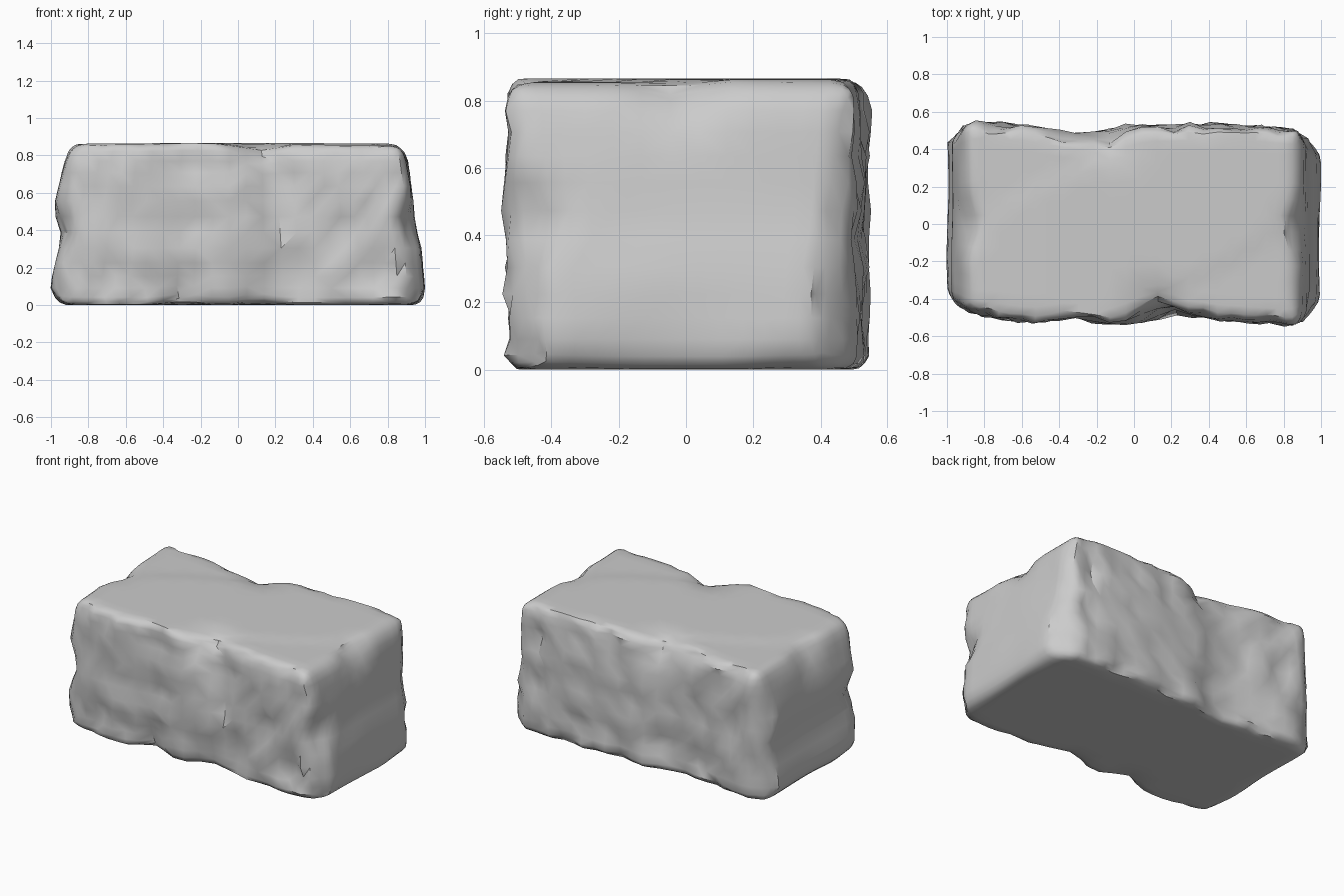
import bpy, bmesh, math
from mathutils import Vector, noise

cube = bpy.data.objects.get("Cube")
if cube:
    bpy.data.objects.remove(cube)

# Outlines as (position, extent) pairs
FRONT = [(-1, .42), (-.9, .48), (-.8, .505), (-.55, .545), (-.33, .51), (-.15, .55), (.08, .54),
         (.22, .49), (.45, .525), (.8, .555), (.88, .545), (1, .46)]
BACK = [(-.97, .49), (-.92, .535), (-.85, .56), (-.6, .545), (-.3, .49), (-.2, .5),
        (-.05, .545), (.2, .54), (.4, .555), (.65, .54), (.87, .52), (.94, .46), (1, .4)]
LEFT = [(0, .955), (.1, 1), (.36, .945), (.42, .945), (.5, .985), (.75, .935), (.86, .9)]
RIGHT = [(0, .98), (.1, .995), (.33, .975), (.42, .945), (.8, .905), (.86, .885)]
# Chips: centre, radius, push
CHIPS = [((.2, -.5, .66), .16, (0, .06, 0)), ((.1, -.46, .85), .2, (0, .08, -.03)),
         ((-.3, -.5, .03), .18, (0, .06, .02)), ((.12, -.5, .03), .16, (0, .05, .02)),
         ((-.12, .48, .84), .2, (0, -.06, -.03)), ((-.9, 0, .84), .17, (.06, 0, -.02)),
         ((.88, -.02, .84), .17, (-.06, 0, -.02)), ((.95, -.47, .45), .14, (-.05, .05, 0)),
         ((.75, -.5, .14), .14, (0, .05, 0)), ((-.95, -.43, .42), .15, (.04, .02, 0))]
HEIGHT = .86


def along(points, t):
    """Linear interpolation through the outline points."""
    for (a, p), (b, q) in zip(points, points[1:]):
        if t <= b:
            return p + (q - p) * max(0, (t - a) / (b - a))
    return points[-1][1]


def block_point(p):
    """Turn a point on a unit box into a point on the worn stone."""
    half = Vector((1, .54, HEIGHT / 2))
    q = Vector((p.x * half.x, p.y * half.y, p.z * half.z))
    r = .065 + .04 * noise.noise(q * 3.1)
    core = Vector([max(-h + r, min(h - r, c)) for c, h in zip(q, half)])
    out = q - core
    if out.length > 0:
        q = core + out.normalized() * r
    z = q.z + half.z
    x, y = q.x, q.y

    # Outline of the ends and of the long sides
    x *= along(RIGHT, z) if x > 0 else along(LEFT, z)
    y *= (along(BACK, x) if y > 0 else along(FRONT, x)) / half.y

    # Chiselled hollows on the long sides, faint relief on the ends
    side = max(0, abs(p.y) - .8) / .2
    s = Vector((x * 4.6, y * 2, z * 3.3))
    depth = .06 * abs(noise.noise(s)) + .04 * abs(noise.noise(s * 2.1))
    y -= math.copysign(depth * side, y)
    x += .012 * noise.noise(s * 1.3) * max(0, abs(p.x) - .8) / .2
    v = Vector((x, y, z))

    # Broken chips
    for centre, radius, push in CHIPS:
        d = (v - Vector(centre)).length / radius
        if d < 1:
            v += Vector(push) * (1 - d)

    # Shallow steps at two opposite top corners
    if v.z > HEIGHT - .05:
        if v.y > .5 * v.x + .45 and v.x < -.1:
            v.z -= .008
        if v.y < .5 * v.x - .45 and v.x > .1:
            v.z -= .008
        v.z += .006 * (1 - v.x * v.x)
    v.z = max(0, v.z)
    return v


# Stone block: a box cut into a grid that is finer near the edges, then shaped
bm = bmesh.new()
bmesh.ops.create_cube(bm, size=2)
for axis, cuts in enumerate((27, 15, 13)):
    for i in range(1, cuts):
        t = 2 * i / cuts - 1
        normal = Vector((0, 0, 0))
        normal[axis] = 1
        bmesh.ops.bisect_plane(bm, geom=bm.verts[:] + bm.edges[:] + bm.faces[:],
                               plane_co=normal * (t + math.sin(t * math.pi / 2)) / 2,
                               plane_no=normal)
for vert in bm.verts:
    vert.co = block_point(vert.co)
bmesh.ops.triangulate(bm, faces=bm.faces[:])
bmesh.ops.recalc_face_normals(bm, faces=bm.faces[:])
mesh = bpy.data.meshes.new("stone_block")
bm.to_mesh(mesh)
bm.free()
stone = bpy.data.objects.new("stone_block", mesh)
bpy.context.collection.objects.link(stone)

# Grey stone colour
grey = bpy.data.materials.new("grey_stone")
grey.use_nodes = True
colour = (.6, .6, .6, 1)
grey.diffuse_color = colour
grey.node_tree.nodes["Principled BSDF"].inputs["Base Color"].default_value = colour
mesh.materials.append(grey)

bpy.context.view_layer.objects.active = stone
stone.select_set(True)
bpy.ops.object.shade_smooth_by_angle(angle=math.radians(40))
